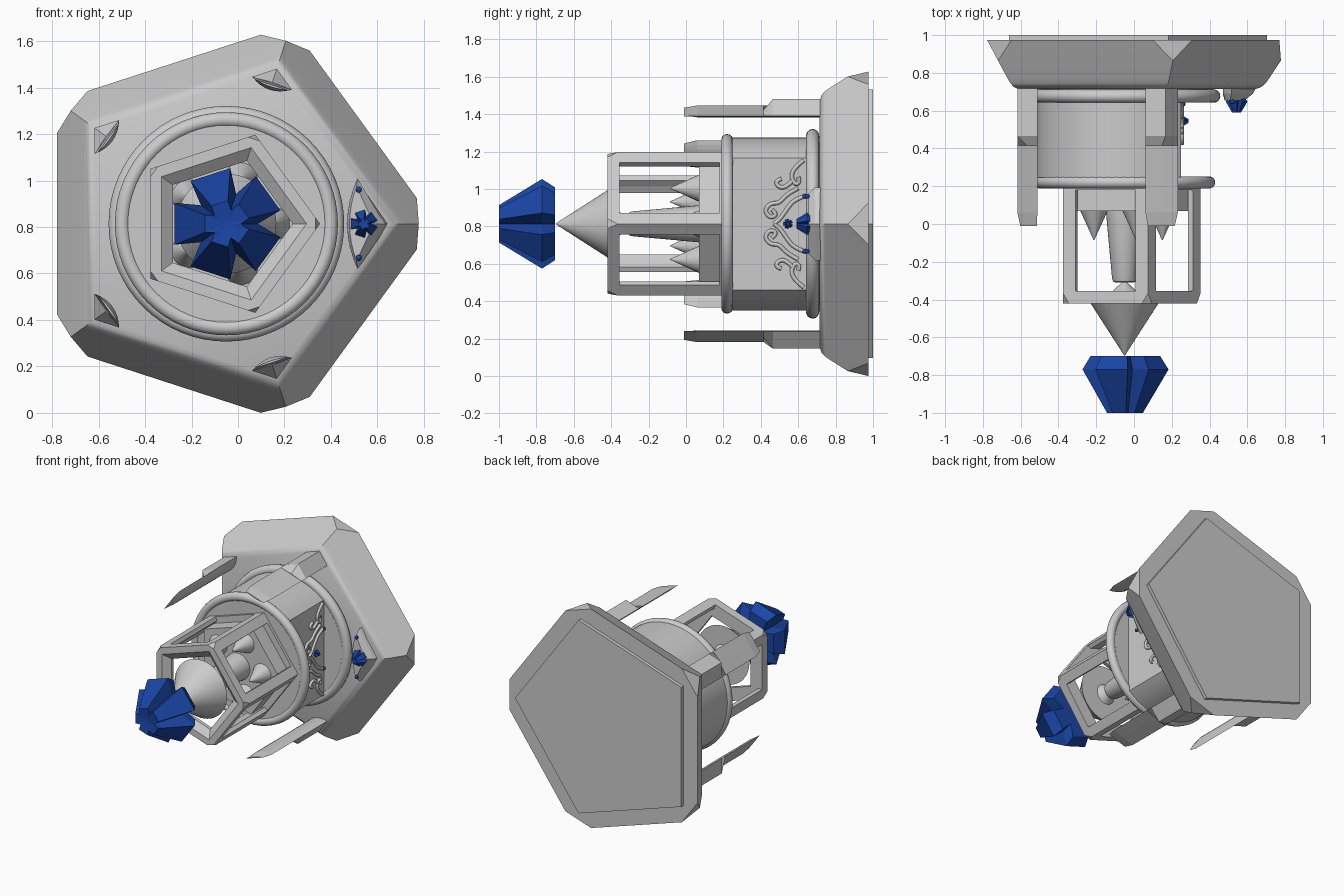
import bpy, bmesh
from math import sin, cos, pi, radians, acos
from mathutils import Matrix, Vector

if "Cube" in bpy.data.objects:
    bpy.data.objects.remove(bpy.data.objects["Cube"])

CX, CZ = -0.05, 0.814          # main axis runs along y through this point
CORNERS = [radians(72 * k) for k in range(5)]

blue = bpy.data.materials.new("blue_crystal")
blue.diffuse_color = (0.01, 0.06, 0.38, 1)
blue.use_nodes = True
blue.node_tree.nodes["Principled BSDF"].inputs["Base Color"].default_value = blue.diffuse_color


def loft(name, rings, smooth=False, tube=False, mat=None, matrix=None):
    """Skin a list of (y, [(u, w), ...]) sections; tube joins last to first."""
    bm = bmesh.new()
    rows = [[bm.verts.new((u, y, w)) for u, w in pts] for y, pts in rings]
    pairs = list(zip(rows, rows[1:])) + ([(rows[-1], rows[0])] if tube else [])
    for a, b in pairs:
        n = len(a)
        for i in range(n):
            j = (i + 1) % n
            bm.faces.new((a[i], a[j], b[j], b[i]))
    if not tube:
        bm.faces.new(rows[0])
        bm.faces.new(rows[-1])
    bmesh.ops.remove_doubles(bm, verts=bm.verts, dist=1e-5)
    bmesh.ops.recalc_face_normals(bm, faces=bm.faces)
    bm.transform(matrix or Matrix.Translation((CX, 0, CZ)))
    me = bpy.data.meshes.new(name)
    bm.to_mesh(me)
    bm.free()
    ob = bpy.data.objects.new(name, me)
    bpy.context.collection.objects.link(ob)
    if mat:
        me.materials.append(mat)
    if smooth:
        smooth_shade(ob)
    return ob


def smooth_shade(ob):
    bpy.ops.object.select_all(action='DESELECT')
    ob.select_set(True)
    bpy.context.view_layer.objects.active = ob
    bpy.ops.object.shade_smooth_by_angle(angle=radians(35))


def penta(R, cut=0.0):
    """Pentagon pointing to +x, corners cut by +-cut degrees."""
    pts = []
    for a in CORNERS:
        for s in (-1, 1):
            c = radians(cut)
            r = R * cos(pi / 5) / cos(pi / 5 - c)
            pts.append((r * cos(a + s * c), r * sin(a + s * c)))
    return pts


def circle(r, n=48, u=0, w=0):
    return [(u + r * cos(2 * pi * i / n), w + r * sin(2 * pi * i / n)) for i in range(n)]


def turn(pts, a):
    return [(r * cos(a) - t * sin(a), r * sin(a) + t * cos(a)) for r, t in pts]


# base plate with triangular corner cuts and rounded front edge
loft("base_plate", [(0.975, penta(0.90, 7.7)), (0.865, penta(0.828)), (0.77, penta(0.765)),
                    (0.745, penta(0.747)), (0.725, penta(0.724)), (0.715, penta(0.695))], smooth=True)
loft("back_cover", [(0.97, penta(0.755)), (1.0, penta(0.755))])

# drum with a flat panel on the +x side
a0 = acos(0.30 / 0.463)
drum = [(0.463 * cos(a0 + i * (2 * pi - 2 * a0) / 48), 0.463 * sin(a0 + i * (2 * pi - 2 * a0) / 48))
        for i in range(49)]
loft("drum", [(0.215, drum), (0.72, drum)], smooth=True)
loft("drum_front_disc", [(0.20, circle(0.448)), (0.24, circle(0.448))], smooth=True)
loft("drum_back_disc", [(0.65, circle(0.47)), (0.72, circle(0.47))], smooth=True)
for name, y, R, r in (("front_ring", 0.22, 0.448, 0.032), ("rear_ring", 0.677, 0.472, 0.035)):
    bpy.ops.mesh.primitive_torus_add(location=(CX, y, CZ), rotation=(pi / 2, 0, 0), major_radius=R,
                                     minor_radius=r, major_segments=64, minor_segments=14)
    bpy.context.object.name = name
    smooth_shade(bpy.context.object)


# four blade arms, each with a thicker wedge-shaped root
def blade(half, sag, chord, tip):
    arc = [(chord - sag * (1 - (i / 4) ** 2), half * i / 4) for i in range(-4, 5)]
    return arc + [(tip, 0)]


for k, a in enumerate(CORNERS[1:]):
    loft("arm_blade_%d" % k, [(0.73, turn(blade(0.09, 0.03, 0.636, 0.637), a)),
                              (0.06, turn(blade(0.09, 0.03, 0.636, 0.637), a)),
                              (-0.01, turn(blade(0.075, 0.008, 0.628, 0.629), a))])
    loft("arm_root_%d" % k, [(0.73, turn(blade(0.09, 0.03, 0.636, 0.702), a)),
                             (0.465, turn(blade(0.09, 0.03, 0.636, 0.702), a)),
                             (0.415, turn(blade(0.09, 0.03, 0.636, 0.64), a))])

# plaque in the fifth corner
loft("plaque", [(0.73, blade(0.195, 0.045, 0.565, 0.70)), (0.69, blade(0.195, 0.045, 0.565, 0.68)),
                (0.655, blade(0.16, 0.03, 0.56, 0.635))])

# lantern cage: base, corner posts, front frame
loft("cage_base", [(0.21, penta(0.345)), (0.07, penta(0.345))])
loft("cage_foot", [(0.21, penta(0.403)), (0.18, penta(0.403))])
R, w = 0.403, 0.07
ct, st = w * cos(radians(54)), w * sin(radians(54))
for k, a in enumerate(CORNERS):
    post = [(R, 0), (R - ct, st), (R - ct - 0.025, st - 0.015), (R - 0.062, 0),
            (R - ct - 0.025, -st + 0.015), (R - ct, -st)]
    loft("cage_post_%d" % k, [(0.2, turn(post, a)), (-0.37, turn(post, a))])
    # spikes standing on the cage base
    u, v = 0.2 * cos(a), 0.2 * sin(a)
    loft("spike_%d" % k, [(0.075, circle(0.075, 24, u, v)), (-0.085, circle(0.002, 24, u, v))],
         smooth=True)
loft("cage_front_frame", [(-0.355, penta(R)), (-0.365, penta(R)), (-0.42, penta(R, 4)),
                          (-0.42, penta(0.345)), (-0.38, penta(0.285)), (-0.355, penta(0.285))], tube=True)

# central spindle and pointed cone
loft("spindle", [(0.08, circle(0.10, 32)), (-0.29, circle(0.066, 32)), (-0.305, circle(0.06, 32)),
                 (-0.31, circle(0.045, 32))], smooth=True)
loft("front_cone", [(-0.30, circle(0.004)), (-0.365, circle(0.075)), (-0.365, circle(0.215)),
                    (-0.695, circle(0.003))], smooth=True)


# five-lobed crystal
def star(r, valley, spread=22):
    pts = []
    for k in range(5):
        c = radians(36 + 72 * k)
        for d, q in ((-spread, r), (spread, r), (36, valley)):
            pts.append((q * cos(c + radians(d)), q * sin(c + radians(d))))
    return pts


def crystal(name, matrix):
    loft(name, [(0.0, star(0.03, 0.02)), (0.0, star(0.195, 0.10)), (-0.07, star(0.24, 0.135)),
                (-0.30, star(0.10, 0.062)), (-0.29, star(0.012, 0.03))], mat=blue, matrix=matrix)


crystal("large_crystal", Matrix.Translation((CX, -0.70, CZ)))
crystal("plaque_crystal", Matrix.Translation((0.542, 0.665, CZ)) @ Matrix.Scale(0.25, 4))
crystal("panel_crystal", Matrix.Translation((0.255, 0.545, CZ)) @ Matrix.Rotation(pi / 2, 4, 'Z')
        @ Matrix.Scale(0.11, 4))
for s in (-1, 1):
    for name, p in (("plaque_bead", (0.52, 0.648, CZ + s * 0.147)), ("panel_bead", (0.26, 0.635, CZ + s * 0.147))):
        bpy.ops.mesh.primitive_uv_sphere_add(segments=12, ring_count=8, radius=0.013, location=p)
        bpy.context.object.name = name
        bpy.context.object.data.materials.append(blue)

# scroll ornament on the flat panel, mirrored about the axis height
scrolls = [
    [(.63, .34), (.59, .31), (.56, .26), (.58, .21), (.61, .22), (.60, .25)],
    [(.57, .23), (.53, .19), (.49, .20), (.48, .23), (.51, .24)],
    [(.60, .19), (.54, .16), (.50, .11), (.45, .11), (.42, .07), (.45, .03), (.49, .05), (.46, .075)],
    [(.64, .15), (.58, .13), (.54, .08), (.50, .02), (.47, .0)],
]
for s in (-1, 1):
    cu = bpy.data.curves.new("scroll", 'CURVE')
    cu.dimensions = '3D'
    cu.bevel_depth = 0.011
    cu.bevel_resolution = 2
    cu.resolution_u = 6
    for pts in scrolls:
        sp = cu.splines.new('NURBS')
        sp.points.add(len(pts) - 1)
        for p, (y, z) in zip(sp.points, pts):
            p.co = (0.255, y, CZ + s * z, 1)
        sp.order_u = 3
        sp.use_endpoint_u = True
    ob = bpy.data.objects.new("panel_scroll", cu)
    bpy.context.collection.objects.link(ob)
